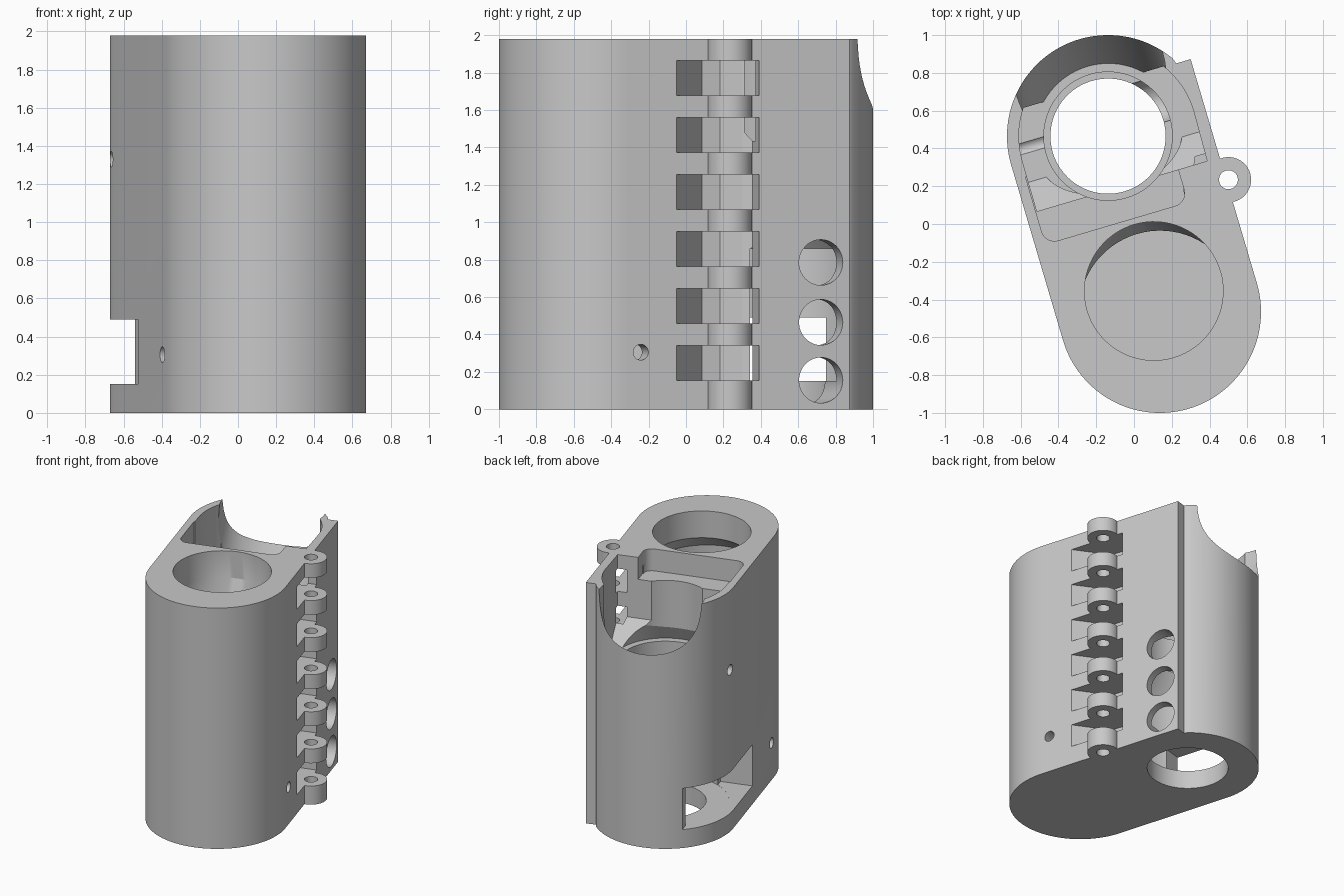
import bpy, bmesh, math
from mathutils import Matrix

if "Cube" in bpy.data.objects:
    bpy.data.objects.remove(bpy.data.objects["Cube"], do_unlink=True)

HEIGHT = 1.98
TILT = math.atan2(0.275, 0.93)   # plan rotation of the whole housing
CENTRE = 0.485                   # distance of each round end from the middle
RADIUS = 0.535

grey = bpy.data.materials.new("plain_grey")
grey.use_nodes = True
grey.diffuse_color = (0.58, 0.58, 0.58, 1)
grey.node_tree.nodes["Principled BSDF"].inputs["Base Color"].default_value = grey.diffuse_color


def loft(name, rings):
    """Closed solid through a list of rings of equal length."""
    bm = bmesh.new()
    loops = [[bm.verts.new(p) for p in ring] for ring in rings]
    n = len(loops[0])
    for a, b in zip(loops, loops[1:]):
        for i in range(n):
            j = (i + 1) % n
            bm.faces.new((a[i], a[j], b[j], b[i]))
    bm.faces.new(loops[0][::-1])
    bm.faces.new(loops[-1])
    bmesh.ops.recalc_face_normals(bm, faces=bm.faces)
    mesh = bpy.data.meshes.new(name)
    bm.to_mesh(mesh)
    bm.free()
    mesh.materials.append(grey)
    obj = bpy.data.objects.new(name, mesh)
    bpy.context.scene.collection.objects.link(obj)
    return obj


def prism(name, outline, z0, z1):
    return loft(name, [[(x, y, z) for x, y in outline] for z in (z0, z1)])


def arc(cx, cy, r, start, end, steps):
    return [(cx + r * math.cos(math.radians(start + (end - start) * i / steps)),
             cy + r * math.sin(math.radians(start + (end - start) * i / steps)))
            for i in range(steps + 1)]


def circle(cx, cy, r, n=72):
    return arc(cx, cy, r, 0, 360, n)[:-1]


def round_loft(name, sections):
    """Stack of circles given as (centre y, radius, z)."""
    return loft(name, [[(x, y, z) for x, y in circle(0, cy, r)] for cy, r, z in sections])


def box(name, x0, x1, y0, y1, z0, z1):
    return prism(name, [(x0, y0), (x1, y0), (x1, y1), (x0, y1)], z0, z1)


def cylinder(name, cx, cy, r, z0, z1, n=72):
    return prism(name, circle(cx, cy, r, n), z0, z1)


def side_drill(name, y, z, r, x0, x1):
    return loft(name, [[(x, a, b) for a, b in circle(y, z, r, 40)] for x in (x0, x1)])


def combine(target, tool, operation):
    """Apply one boolean and discard the tool."""
    mod = target.modifiers.new("combine", "BOOLEAN")
    mod.operation, mod.solver, mod.object = operation, "EXACT", tool
    bpy.context.view_layer.update()
    graph = bpy.context.evaluated_depsgraph_get()
    result = bpy.data.meshes.new_from_object(target.evaluated_get(graph))
    target.modifiers.clear()
    target.data = result
    bpy.data.objects.remove(tool, do_unlink=True)


def cut(tool):
    combine(housing, tool, "DIFFERENCE")


def join(tool):
    combine(housing, tool, "UNION")


# Rounded outer body with a straight lip along one edge
outline = arc(0, CENTRE, RADIUS, 0, 180, 64) + arc(0, -CENTRE, RADIUS, 180, 360, 64)
corner = [(RADIUS, 0.752), (0.455, 0.752)]
outline = corner + [p for p in outline if not (p[0] > 0.455 and p[1] > 0)]
housing = prism("housing", outline, 0, HEIGHT)

# Front chamber: round collar over a wider well
cut(round_loft("front_chamber", [(-CENTRE, 0.43, 0.12), (-CENTRE, 0.43, 1.62),
                                 (-0.37, 0.367, 1.76), (-0.37, 0.367, 2.1)]))

# Rear chamber: wide lower room with sloped ceiling, bore, floor opening
cut(round_loft("lower_room", [(CENTRE, 0.475, 0.15), (CENTRE, 0.475, 0.86),
                              (CENTRE, 0.34, 1.02), (CENTRE, 0.34, 2.1)]))
cut(cylinder("floor_opening", 0, CENTRE, 0.305, -0.1, 0.3))

# Leaning mouth that opens the back of the upper chamber
cut(round_loft("leaning_mouth", [(0.48, 0.39, 1.3), (0.885, 0.405, 2.1)]))

# Wide upper room with a ramped floor and rounded back
upper_room = prism("upper_room", [(-0.474, 0.21), (0.466, 0.21)]
                   + arc(0, CENTRE, 0.472, 0, 35, 8) + arc(0, CENTRE, 0.472, 145, 180, 8),
                   1.3, 2.1)
ramp = [(0.1, 1.2), (0.37, 1.2), (0.37, 1.3), (0.21, 1.48), (0.1, 1.48)]
combine(upper_room, loft("ramp", [[(x, y, z) for y, z in ramp] for x in (-0.6, 0.6)]),
        "DIFFERENCE")
cut(upper_room)

# Shallow round-cornered pocket between the chambers
pocket = (arc(-0.41, 0.1, 0.07, 180, 270, 8) + arc(0.236, 0.1, 0.07, 270, 360, 8)
          + [(0.306, 0.4), (-0.48, 0.4)])
cut(prism("top_pocket", pocket, 1.8, 2.1))

# Side window near the base
cut(box("base_window", -0.8, -0.285, 0.04, 1.2, 0.151, 0.49))

# Round side holes and small screw holes
for z in (0.155, 0.465, 0.785):
    cut(side_drill("side_hole", 0.594, z, 0.122, 0.2, 0.8))
cut(side_drill("lower_screw_hole", -0.41, 0.305, 0.042, -0.8, 0.8))
cut(side_drill("upper_screw_hole", 0.55, 1.33, 0.042, -0.8, -0.2))

# Hinge: recesses first, then bored knuckles between them
HINGE_X, HINGE_Y, PITCH = 0.546, 0.083, 0.305
recess = [(0.7, -0.36), (0.535, -0.21), (0.40, -0.09), (0.302, 0.0), (0.30, 0.1),
          (0.39, 0.2), (0.41, 0.25), (0.7, 0.25)]
for i in range(6):
    cut(prism("recess", recess, 0.153 + PITCH * i, 0.34 + PITCH * i))
cut(cylinder("pin_slot", HINGE_X, HINGE_Y, 0.08, -0.1, 2.1, 32))
for i in range(7):
    low = 0 if i == 0 else 0.035 + PITCH * i
    high = min(0.153 + PITCH * i, HEIGHT)
    knuckle = cylinder("knuckle", HINGE_X, HINGE_Y, 0.12, low, high, 48)
    combine(knuckle, cylinder("pin_hole", HINGE_X, HINGE_Y, 0.05, -0.1, 2.1, 32), "DIFFERENCE")
    join(knuckle)

# Turn into place and shade
housing.data.transform(Matrix.Rotation(TILT, 4, "Z"))
bpy.ops.object.select_all(action="DESELECT")
housing.select_set(True)
bpy.context.view_layer.objects.active = housing
bpy.ops.object.shade_smooth_by_angle(angle=math.radians(20))
